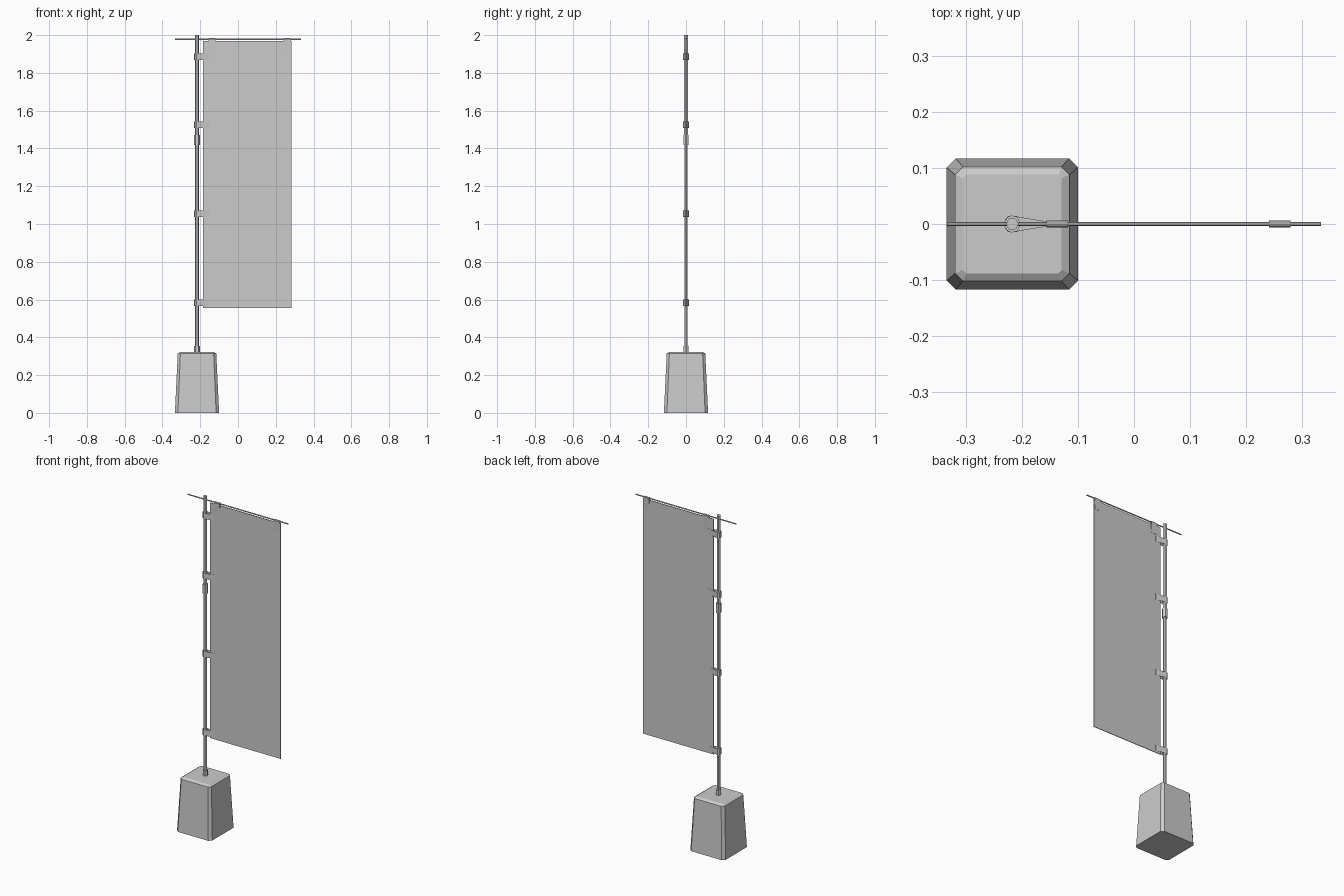
import bpy, bmesh, math
from mathutils import Vector

if "Cube" in bpy.data.objects:
    bpy.data.objects.remove(bpy.data.objects["Cube"])

PX = -0.217  # pole position in x


def make(name, bm):
    bmesh.ops.recalc_face_normals(bm, faces=bm.faces[:])
    me = bpy.data.meshes.new(name)
    bm.to_mesh(me)
    bm.free()
    ob = bpy.data.objects.new(name, me)
    bpy.context.collection.objects.link(ob)
    return ob


def rod(name, start, axis, length, r, sides=6):
    # capped prism running along x or z from the start point
    bm = bmesh.new()
    rings = []
    for d in (0, length):
        ring = []
        for i in range(sides):
            a = 2 * math.pi * i / sides
            u, v = r * math.cos(a), r * math.sin(a)
            off = (u, v, d) if axis == 'z' else (d, u, v)
            ring.append(bm.verts.new(Vector(start) + Vector(off)))
        rings.append(ring)
    for i in range(sides):
        j = (i + 1) % sides
        bm.faces.new((rings[0][i], rings[0][j], rings[1][j], rings[1][i]))
    for ring in rings:
        bm.faces.new(ring)
    return make(name, bm)


def box(name, x0, x1, y0, y1, z0, z1):
    bm = bmesh.new()
    bmesh.ops.create_cube(bm, size=1)
    for v in bm.verts:
        v.co = ((x0 + x1) / 2 + v.co.x * (x1 - x0), (y0 + y1) / 2 + v.co.y * (y1 - y0),
                (z0 + z1) / 2 + v.co.z * (z1 - z0))
    return make(name, bm)


def loop_strap(name, r, reach, end_y, width, place):
    # teardrop band: rounded round the rod, tapering to a flat end on the cloth
    pts = [(reach, end_y)]
    pts += [(r * math.cos(math.radians(a)), r * math.sin(math.radians(a)))
            for a in range(60, 301, 40)]
    pts.append((reach, -end_y))
    bm = bmesh.new()
    a, b = [[bm.verts.new(place(u, v, w)) for u, v in pts] for w in (-width / 2, width / 2)]
    n = len(pts)
    for i in range(n):
        j = (i + 1) % n
        bm.faces.new((a[i], a[j], b[j], b[i]))
    ob = make(name, bm)
    mod = ob.modifiers.new("thickness", 'SOLIDIFY')
    mod.thickness = 0.001
    return ob


# weighted base: tapered block with chamfered corners and a softened top edge
bm = bmesh.new()
rings = []
for z, h, c in ((0, 0.117, 0.016), (0.314, 0.102, 0.014), (0.323, 0.088, 0.006)):
    k = h - c
    outline = [(h, -k), (h, k), (k, h), (-k, h), (-h, k), (-h, -k), (-k, -h), (k, -h)]
    rings.append([bm.verts.new((PX + x, y, z)) for x, y in outline])
for lo, hi in zip(rings, rings[1:]):
    for i in range(8):
        j = (i + 1) % 8
        bm.faces.new((lo[i], lo[j], hi[j], hi[i]))
bm.faces.new(rings[0])
bm.faces.new(rings[-1])
make("base_weight", bm)

# pole in two sections with collars
rod("pole_lower", (PX, 0, 0.31), 'z', 1.13, 0.0105)
rod("pole_upper", (PX, 0, 1.44), 'z', 0.56, 0.0115)
rod("base_collar", (PX, 0, 0.315), 'z', 0.04, 0.015)
rod("joint_collar", (PX, 0, 1.417), 'z', 0.055, 0.016)

# crossbar and cloth
rod("crossbar", (-0.333, 0, 1.978), 'x', 0.666, 0.0035)
box("banner_cloth", -0.185, 0.284, -0.002, 0.002, 0.555, 1.968)

# straps around the pole
for i, z in enumerate((0.584, 1.055, 1.525, 1.885)):
    loop_strap(f"pole_strap_{i + 1}", 0.0155, 0.066, 0.0035, 0.035,
               lambda u, v, w, z=z: (PX + u, v, z + w))

# straps around the crossbar
for i, x in enumerate((-0.137, 0.26)):
    loop_strap(f"bar_strap_{i + 1}", 0.006, 0.065, 0.0035, 0.038,
               lambda u, v, w, x=x: (x + w, v, 1.978 - u))
